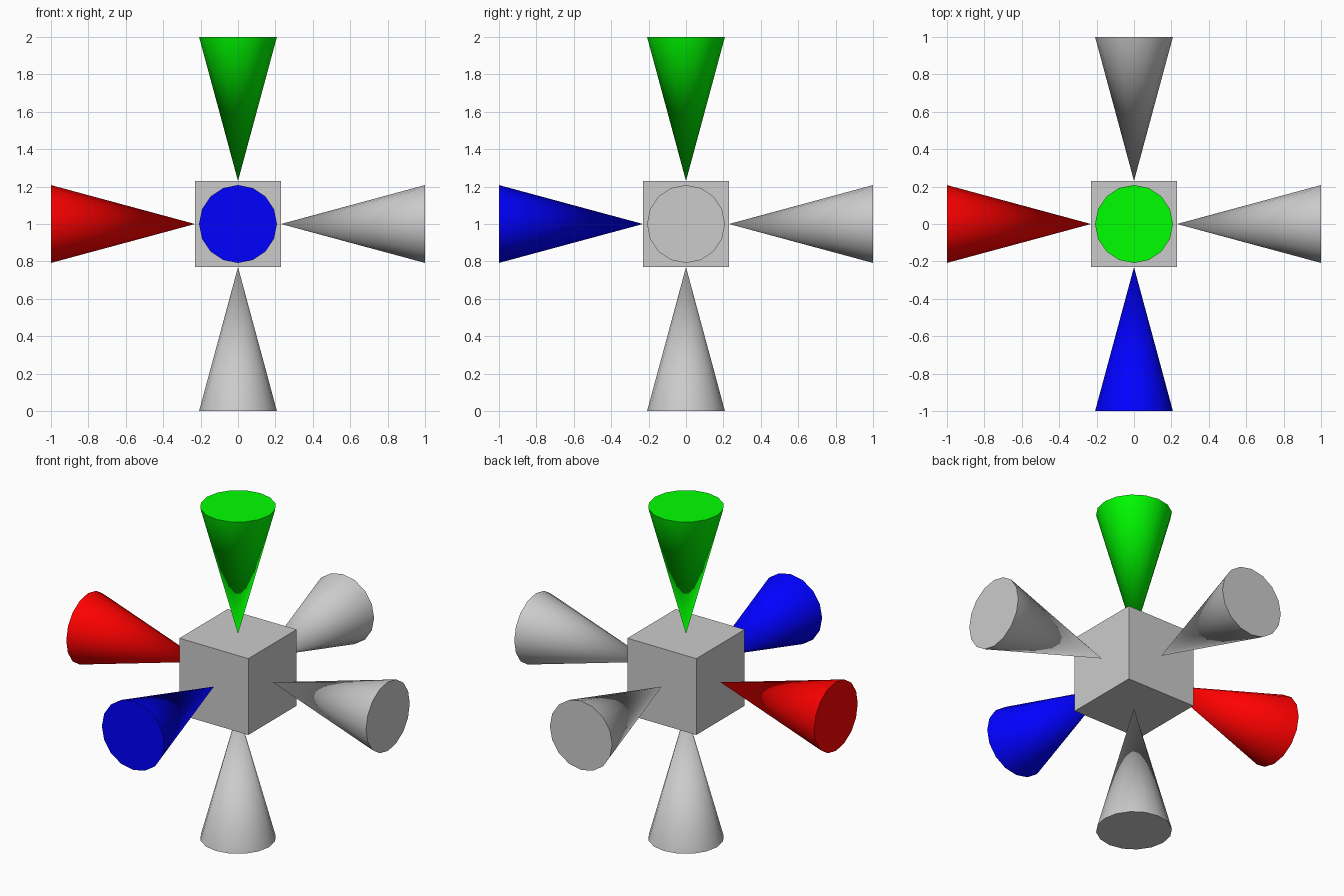
import bpy
from mathutils import Vector

if "Cube" in bpy.data.objects:
    bpy.data.objects.remove(bpy.data.objects["Cube"])

HALF = 0.23      # half the cube's edge, and distance of each cone tip
REACH = 1.0      # distance from centre to each cone base
RADIUS = 0.208
SIDES = 16
CENTRE = Vector((0, 0, 1))


def colour(name, rgb):
    mat = bpy.data.materials.new(name)
    mat.diffuse_color = (*rgb, 1)
    mat.use_nodes = True
    mat.node_tree.nodes["Principled BSDF"].inputs["Base Color"].default_value = mat.diffuse_color
    return mat


def add_cone(name, direction, mat=None):
    """Cone with its tip on the cube face and its base pointing outward."""
    d = Vector(direction)
    bpy.ops.mesh.primitive_cone_add(
        vertices=SIDES, radius1=RADIUS, radius2=0, depth=REACH - HALF,
        location=CENTRE + d * (REACH + HALF) / 2,
        rotation=(-d).to_track_quat('Z', 'Y').to_euler())
    cone = bpy.context.object
    cone.name = name
    if mat:
        cone.data.materials.append(mat)
    bpy.ops.object.shade_smooth_by_angle()


# Central cube
bpy.ops.mesh.primitive_cube_add(size=2 * HALF, location=CENTRE)
bpy.context.object.name = "centre_cube"

# Three coloured axis cones and three grey opposite ones
red = colour("red", (1, 0, 0))
green = colour("green", (0, 1, 0))
blue = colour("blue", (0, 0, 1))
for name, direction, mat in (
        ("left_cone", (-1, 0, 0), red),
        ("right_cone", (1, 0, 0), None),
        ("front_cone", (0, -1, 0), blue),
        ("back_cone", (0, 1, 0), None),
        ("top_cone", (0, 0, 1), green),
        ("bottom_cone", (0, 0, -1), None)):
    add_cone(name, direction, mat)
